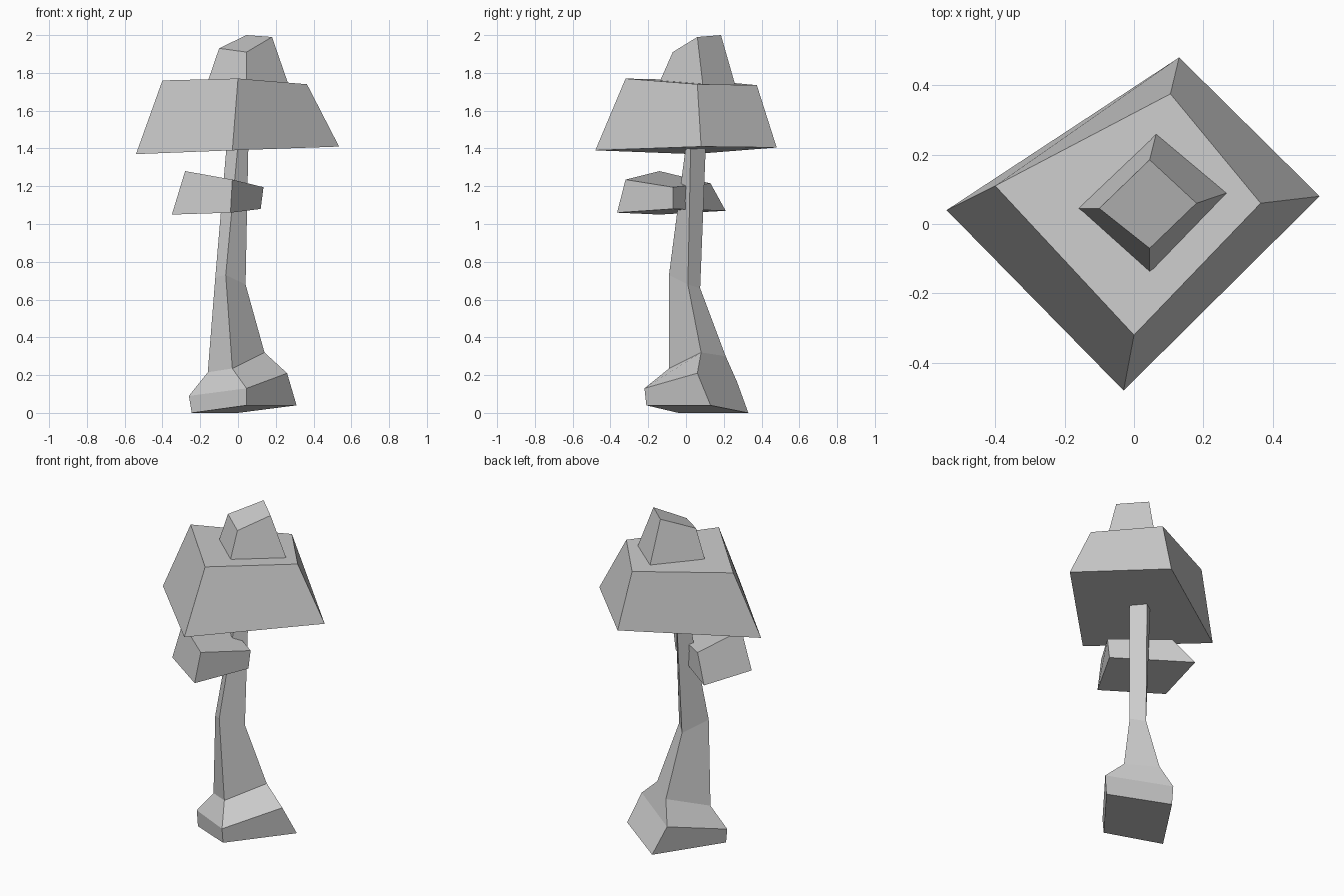
import bpy, bmesh


def loft(name, rings):
    """Skin a closed solid through four-cornered rings (left, front, right, back)."""
    bm = bmesh.new()
    loops = [[bm.verts.new(p) for p in ring] for ring in rings]
    for low, high in zip(loops, loops[1:]):
        for i in range(4):
            j = (i + 1) % 4
            bm.faces.new((low[i], low[j], high[j], high[i]))
    bm.faces.new(loops[0][::-1])
    bm.faces.new(loops[-1])
    bmesh.ops.recalc_face_normals(bm, faces=bm.faces)
    mesh = bpy.data.meshes.new(name)
    bm.to_mesh(mesh)
    bm.free()
    obj = bpy.data.objects.new(name, mesh)
    bpy.context.collection.objects.link(obj)
    return obj


# Trunk: flared foot, leaning stem running up into the large canopy
loft("trunk", [
    [(-0.245, -0.04, 0.0), (0.045, -0.21, 0.04), (0.31, 0.13, 0.04), (0.0, 0.33, 0.0)],
    [(-0.26, -0.03, 0.09), (0.045, -0.22, 0.13), (0.26, 0.06, 0.21), (-0.06, 0.27, 0.165)],
    [(-0.16, -0.01, 0.215), (-0.03, -0.09, 0.235), (0.14, 0.08, 0.32), (-0.01, 0.21, 0.30)],
    [(-0.12, -0.05, 0.72), (-0.065, -0.09, 0.73), (0.04, 0.01, 0.68), (-0.025, 0.075, 0.66)],
    [(-0.06, 0.07, 1.42), (0.0, 0.0, 1.42), (0.055, 0.025, 1.42), (-0.007, 0.105, 1.42)],
])

# Small side clump of leaves
loft("side_foliage", [
    [(-0.35, -0.14, 1.05), (-0.04, -0.365, 1.06), (0.12, -0.07, 1.08), (-0.27, 0.21, 1.07)],
    [(-0.28, -0.14, 1.28), (-0.03, -0.32, 1.235), (0.135, -0.07, 1.195), (-0.17, 0.13, 1.215)],
])

# Large main canopy
loft("main_foliage", [
    [(-0.54, 0.04, 1.37), (-0.03, -0.48, 1.39), (0.535, 0.08, 1.41), (0.13, 0.48, 1.405)],
    [(-0.40, 0.11, 1.76), (0.0, -0.32, 1.77), (0.365, 0.06, 1.74), (0.105, 0.375, 1.735)],
])

# Crown clump, its base sunk slightly into the main canopy
loft("top_foliage", [
    [(-0.165, 0.045, 1.74), (0.045, -0.145, 1.74), (0.27, 0.09, 1.73), (0.065, 0.265, 1.72)],
    [(-0.10, 0.045, 1.93), (0.045, -0.07, 1.91), (0.18, 0.06, 1.99), (0.045, 0.185, 2.0)],
])
